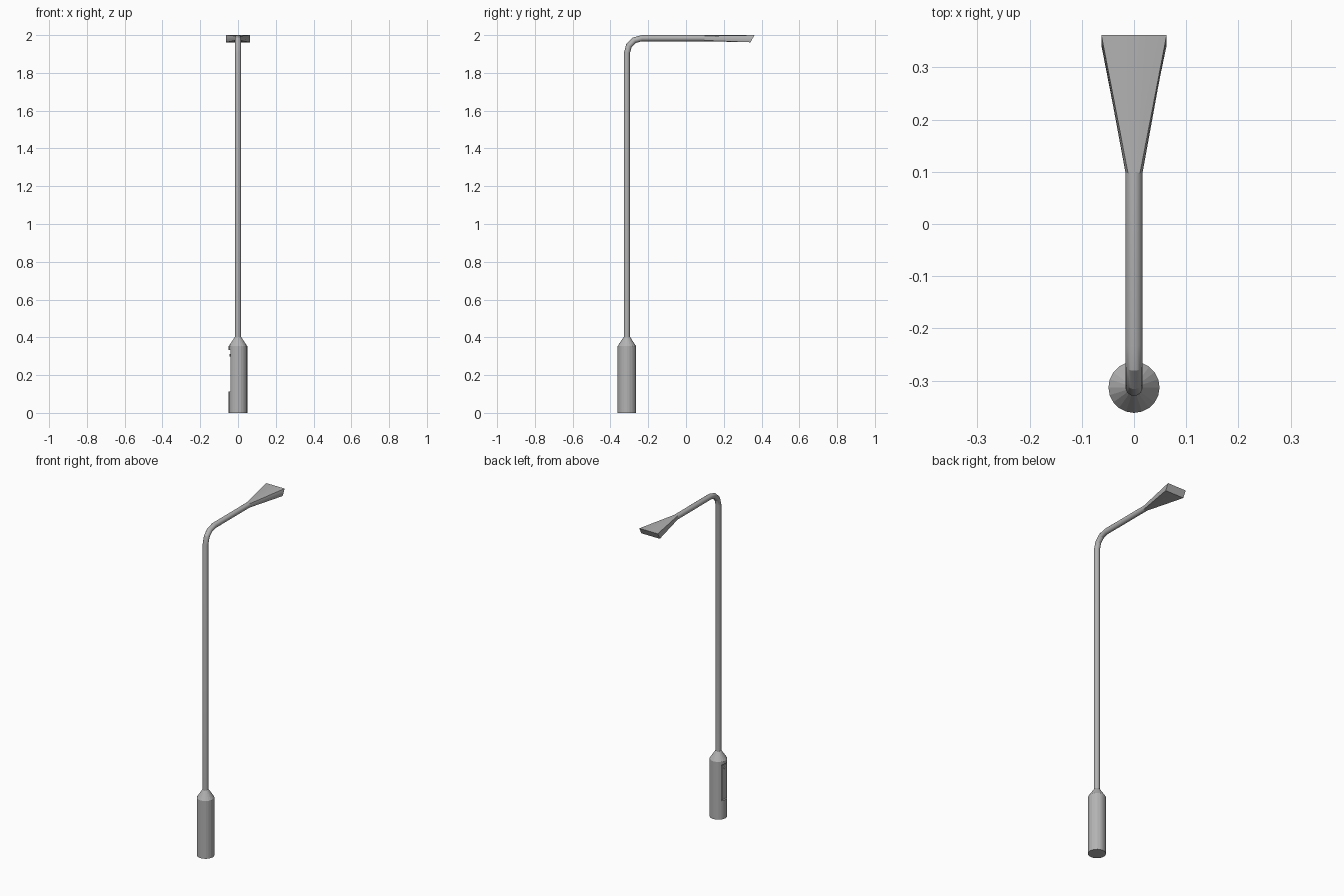
import bpy, bmesh
from math import sin, cos, pi, radians

if "Cube" in bpy.data.objects:
    bpy.data.objects.remove(bpy.data.objects["Cube"])

Y0 = -0.313     # pole axis
R = 0.0163      # pole radius

grey = bpy.data.materials.new("dark_grey")
grey.diffuse_color = (0.45, 0.45, 0.45, 1)
grey.use_nodes = True
grey.node_tree.nodes["Principled BSDF"].inputs["Base Color"].default_value = grey.diffuse_color


def loft(name, rings):
    """Skin a list of equal-length point rings and cap both ends."""
    bm = bmesh.new()
    rows = [[bm.verts.new(p) for p in ring] for ring in rings]
    n = len(rows[0])
    for a, b in zip(rows, rows[1:]):
        for i in range(n):
            j = (i + 1) % n
            bm.faces.new((a[i], a[j], b[j], b[i]))
    bm.faces.new(rows[0])
    bm.faces.new(rows[-1])
    bmesh.ops.recalc_face_normals(bm, faces=bm.faces)
    me = bpy.data.meshes.new(name)
    bm.to_mesh(me)
    bm.free()
    me.materials.append(grey)
    ob = bpy.data.objects.new(name, me)
    bpy.context.collection.objects.link(ob)
    return ob


def smooth(ob):
    bpy.ops.object.select_all(action='DESELECT')
    ob.select_set(True)
    bpy.context.view_layer.objects.active = ob
    bpy.ops.object.shade_smooth_by_angle(angle=radians(25))


def disc(r, z, n=20):
    return [(r * cos(2 * pi * i / n), Y0 + r * sin(2 * pi * i / n), z) for i in range(n)]


def tube_ring(y, z, tilt, n=16):
    """Circle across a path in the yz plane; tilt 0 = upright, pi/2 = level."""
    ring = []
    for i in range(n):
        t = 2 * pi * i / n
        ring.append((R * cos(t), y - R * sin(t) * cos(tilt), z + R * sin(t) * sin(tilt)))
    return ring


def box(name, size, loc):
    bpy.ops.mesh.primitive_cube_add(size=1, location=loc)
    ob = bpy.context.object
    ob.name = name
    ob.scale = size
    ob.data.materials.append(grey)
    return ob


# faceted base housing with conical shoulder
base = loft("base_housing", [disc(0.049, 0), disc(0.049, 0.353), disc(R, 0.403)])

# recess for the service hatch on the left side
cutter = box("hatch_cutter", (0.05, 0.056, 0.22), (-0.063, Y0, 0.224))
cutter.hide_render = True
cutter.hide_set(True)
cut = base.modifiers.new("hatch_recess", 'BOOLEAN')
cut.operation = 'DIFFERENCE'
cut.solver = 'EXACT'
cut.object = cutter

# hatch door and lock
box("hatch_door", (0.008, 0.050, 0.205), (-0.037, Y0, 0.222))
bpy.ops.mesh.primitive_cylinder_add(vertices=12, radius=0.006, depth=0.006,
                                    location=(-0.042, Y0, 0.305), rotation=(0, pi / 2, 0))
lock = bpy.context.object
lock.name = "hatch_lock"
lock.data.materials.append(grey)

# pole, three-segment bend and arm
BEND, TOP = 0.08, 2 - R
rings = [tube_ring(Y0, 0.395, 0)]
for k in range(4):
    a = k / 3 * pi / 2
    rings.append(tube_ring(Y0 + BEND * (1 - cos(a)), TOP - BEND + BEND * sin(a), a))
rings.append(tube_ring(0.1, TOP, pi / 2))
smooth(loft("pole_and_arm", rings))

# flared lamp head: round at the arm, rectangular with a slanted end
end = []
for i in range(16):
    c, s = cos(2 * pi * i / 16), sin(2 * pi * i / 16)
    m = max(abs(c), abs(s))
    end.append((0.0625 * c / m, 0.352 + 0.010 * s / m, 1.981 + 0.019 * s / m))
smooth(loft("lamp_head", [tube_ring(0.098, TOP, pi / 2), end]))
